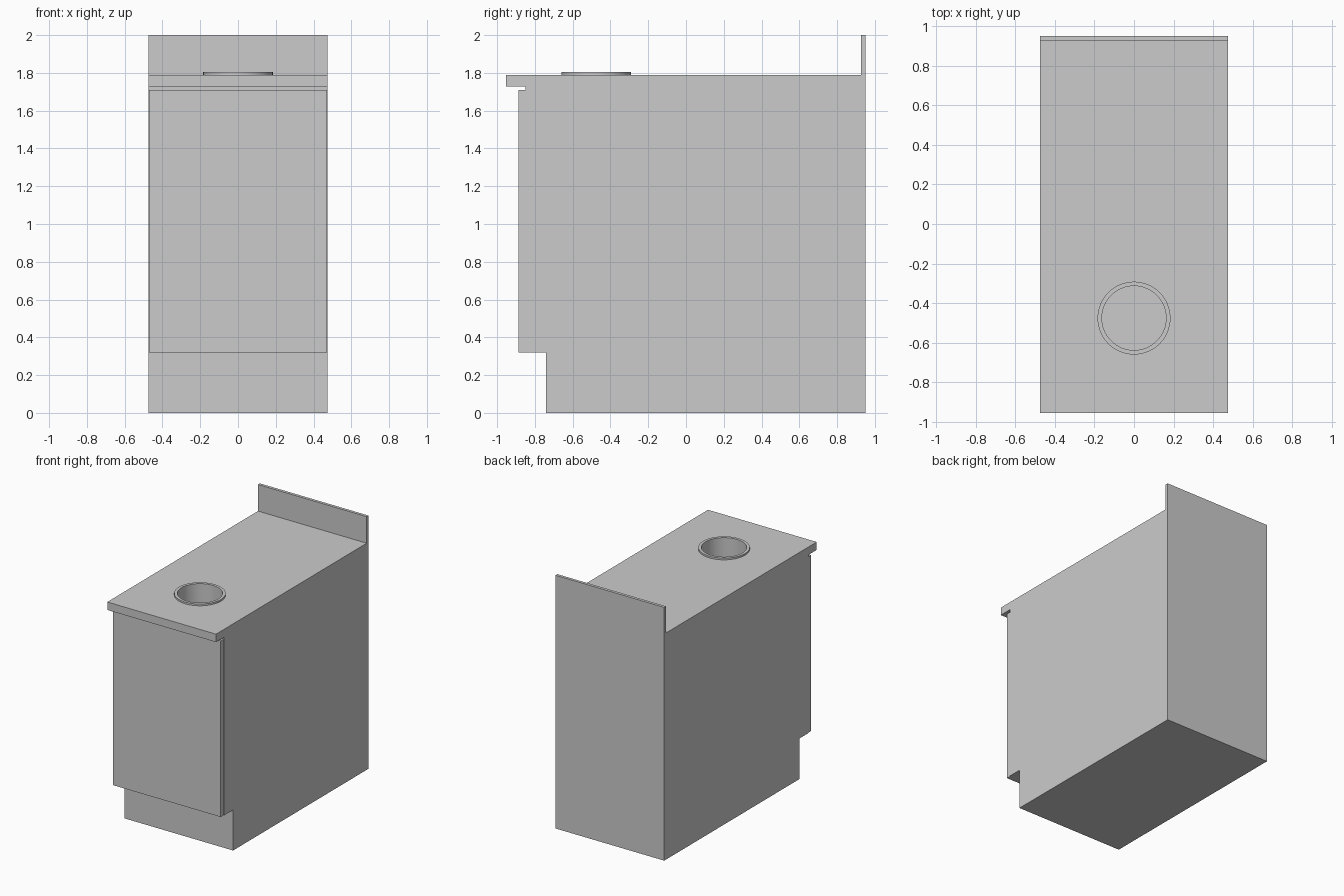
import bpy, bmesh, math

if "Cube" in bpy.data.objects:
    bpy.data.objects.remove(bpy.data.objects["Cube"])

W = 0.475           # half width of the cabinet
HOLE_Y = -0.475     # centre of the round chute


def new_object(name, bm):
    bmesh.ops.recalc_face_normals(bm, faces=bm.faces)
    mesh = bpy.data.meshes.new(name)
    bm.to_mesh(mesh)
    bm.free()
    obj = bpy.data.objects.new(name, mesh)
    bpy.context.collection.objects.link(obj)
    return obj


def extrude_x(name, profile, half):
    """Extrude a (y, z) side profile symmetrically along x."""
    bm = bmesh.new()
    face = bm.faces.new([bm.verts.new((-half, y, z)) for y, z in profile])
    out = bmesh.ops.extrude_face_region(bm, geom=[face])
    verts = [v for v in out["geom"] if isinstance(v, bmesh.types.BMVert)]
    bmesh.ops.translate(bm, verts=verts, vec=(2 * half, 0, 0))
    return new_object(name, bm)


def lathe(name, profile, steps=64, closed=True):
    """Spin an (r, z) profile about the chute axis."""
    bm = bmesh.new()
    vs = [bm.verts.new((r, HOLE_Y, z)) for r, z in profile]
    pairs = list(zip(vs, vs[1:] + vs[:1])) if closed else list(zip(vs, vs[1:]))
    edges = [bm.edges.new(p) for p in pairs]
    bmesh.ops.spin(bm, geom=vs + edges, cent=(0, HOLE_Y, 0), axis=(0, 0, 1),
                   angle=2 * math.pi, steps=steps)
    bmesh.ops.remove_doubles(bm, verts=bm.verts, dist=1e-5)
    obj = new_object(name, bm)
    bpy.ops.object.select_all(action='DESELECT')
    obj.select_set(True)
    bpy.context.view_layer.objects.active = obj
    bpy.ops.object.shade_smooth_by_angle(angle=math.radians(30))
    return obj


# Carcass with recessed toe kick, overhanging counter and backsplash
cabinet = extrude_x("cabinet_with_counter", [
    (-0.74, 0), (0.95, 0), (0.95, 2.0), (0.927, 2.0), (0.927, 1.79),
    (-0.953, 1.79), (-0.953, 1.727), (-0.85, 1.727), (-0.85, 0.32),
    (-0.74, 0.32)], W)

# Door panel, slightly narrower than the carcass
extrude_x("door", [(-0.888, 0.32), (-0.85, 0.32), (-0.85, 1.71),
                   (-0.888, 1.71)], 0.47)

# Round well cut into the counter
cutter = lathe("chute_cutter", [(0, 1.45), (0.17, 1.45), (0.17, 1.9), (0, 1.9)],
               closed=False)
cutter.hide_render = True
cutter.hide_set(True)
cut = cabinet.modifiers.new("chute_hole", 'BOOLEAN')
cut.operation = 'DIFFERENCE'
cut.solver = 'EXACT'
cut.object = cutter

# Raised rim and tubular liner of the chute
lathe("chute_rim", [(0.162, 1.45), (0.162, 1.804), (0.184, 1.804),
                    (0.184, 1.788), (0.17, 1.788), (0.17, 1.45)])
